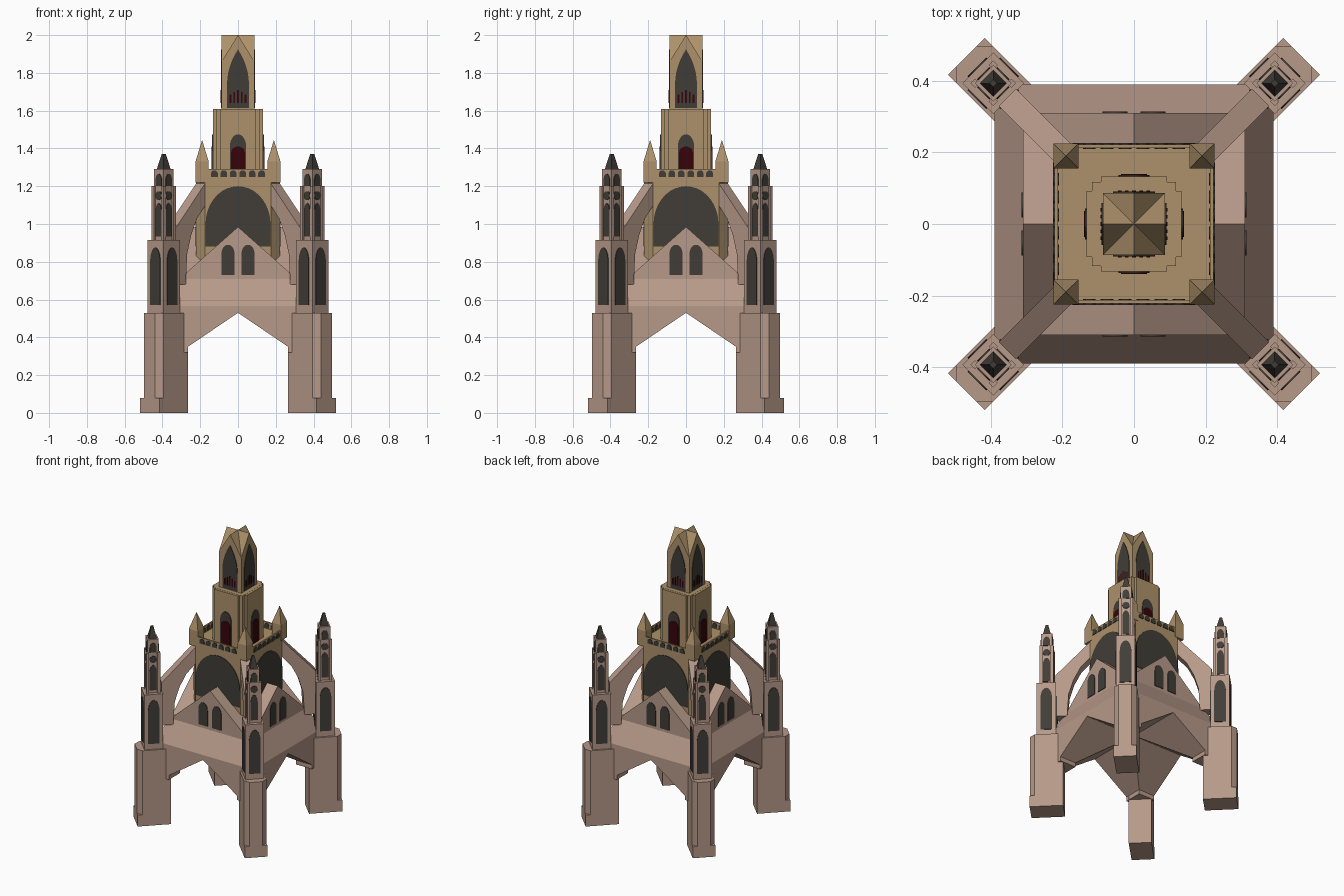
import bpy, bmesh, math
from mathutils import Matrix, Vector

if "Cube" in bpy.data.objects:
    bpy.data.objects.remove(bpy.data.objects["Cube"])


def material(name, r, g, b):
    m = bpy.data.materials.new(name)
    m.diffuse_color = (r, g, b, 1)
    m.use_nodes = True
    m.node_tree.nodes["Principled BSDF"].inputs["Base Color"].default_value = m.diffuse_color
    return m


STONE = material("pink_stone", .47, .32, .25)
GOLD = material("golden_stone", .42, .285, .145)
DARK = material("dark_tracery", .053, .047, .038)
RED = material("dark_red_glass", .04, .001, .003)
I = Matrix.Identity(4)


def Rz(deg):
    return Matrix.Rotation(math.radians(deg), 4, 'Z')


UPRIGHT = Matrix.Rotation(math.pi / 2, 4, 'X')   # flat outline -> facing -y


def finish(name, bm, mat):
    bmesh.ops.remove_doubles(bm, verts=bm.verts, dist=1e-5)
    bmesh.ops.recalc_face_normals(bm, faces=bm.faces)
    me = bpy.data.meshes.new(name)
    bm.to_mesh(me)
    bm.free()
    me.materials.append(mat)
    ob = bpy.data.objects.new(name, me)
    bpy.context.collection.objects.link(ob)
    return ob


def prism(name, pts, lo, hi, mat, M=I, taper=1):
    """Extrude an outline from lo to hi, optionally tapering the far end."""
    bm = bmesh.new()
    a = [bm.verts.new(M @ Vector((x, y, lo))) for x, y in pts]
    b = [bm.verts.new(M @ Vector((x * taper, y * taper, hi))) for x, y in pts]
    n = len(pts)
    bm.faces.new(a)
    bm.faces.new(b)
    for i in range(n):
        bm.faces.new((a[i], a[(i + 1) % n], b[(i + 1) % n], b[i]))
    return finish(name, bm, mat)


def rect(x0, x1, y0, y1):
    return [(x0, y0), (x1, y0), (x1, y1), (x0, y1)]


def square(h):
    return rect(-h, h, -h, h)


def arch(w, z0, zs, z1, cx=0, pointed=False, n=6):
    """Window outline: half width w, sill z0, spring zs, crown z1."""
    half = []
    for i in range(n):
        t = i / n
        if pointed:
            half.append((w * (1 - t * t), zs + (z1 - zs) * t))
        else:
            a = t * math.pi / 2
            half.append((w * math.cos(a), zs + (z1 - zs) * math.sin(a)))
    pts = [(-w, z0), (w, z0)] + half + [(0, z1)] + [(-x, z) for x, z in reversed(half)]
    return [(x + cx, z) for x, z in pts]


def disc(r, z, n=10):
    return [(r * math.cos(2 * math.pi * i / n), z + r * math.sin(2 * math.pi * i / n)) for i in range(n)]


def plates(name, pts, dist, mat, M=I, t=.004):
    """The same thin plate on all four sides of a square part."""
    for k in range(4):
        prism(name, pts, dist - .002, dist + t, mat, M @ Rz(90 * k) @ UPRIGHT)


def fourfold(name, faces, mat):
    bm = bmesh.new()
    for k in range(4):
        for f in faces:
            bm.faces.new([bm.verts.new(Rz(90 * k) @ Vector(p)) for p in f])
    return finish(name, bm, mat)


def gables(h, eave, ridge):
    """Front quarter of a cross-gabled roof."""
    return [[(0, 0, ridge), (0, -h, ridge), (s * h, -h, eave)] for s in (-1, 1)]


# Vaulted body with sloping skirt and cross-gabled roof
e, b, f = .31, .39, .265
quarter = gables(e, .71, .985)
quarter += [
    [(-e, -e, .71), (e, -e, .71), (0, -e, .985)],
    [(-e, -e, .71), (e, -e, .71), (b, -b, .565), (-b, -b, .565)],
    [(-b, -b, .565), (b, -b, .565), (b, -b, .32), (f, -b, .32), (f, -b, .35),
     (0, -b, .53), (-f, -b, .35), (-f, -b, .32), (-b, -b, .32)],
    [(f, -f, .32), (b, -f, .32), (b, -b, .32), (f, -b, .32)]]
for s in (-1, 1):
    quarter += [
        [(0, 0, .53), (0, -b, .53), (s * f, -f, .35)],
        [(0, -b, .53), (s * f, -b, .35), (s * f, -f, .35)],
        [(s * f, -b, .35), (s * f, -f, .35), (s * f, -f, .32), (s * f, -b, .32)]]
fourfold("vaulted_body", quarter, STONE)
for s in (-1, 1):
    plates("gable_window", arch(.035, .73, .84, .89, s * .053), e, DARK)

# Diagonal corner piers, pinnacles and flying buttresses
U = .556
for k in range(4):
    M = Rz(45 + 90 * k)
    P = M @ Matrix.Translation((U, 0, 0))
    prism("pier_plinth", rect(.447, .662, -.073, .073), 0, .08, STONE, M)
    prism("pier_shaft", [(.447, -.073), (.63, -.073), (.662, -.041), (.662, .041),
                         (.63, .073), (.447, .073)], .08, .53, STONE, M)
    prism("pier_middle", square(.061), .53, .915, STONE, P)
    plates("pier_window", arch(.037, .57, .80, .875), .061, DARK, P)
    prism("pier_turret", square(.036), .915, 1.29, STONE, P)
    plates("turret_window", arch(.023, .935, 1.06, 1.11), .036, DARK, P)
    plates("turret_roundel", disc(.024, 1.15), .036, DARK, P)
    plates("turret_top_window", arch(.022, 1.2, 1.23, 1.265), .036, DARK, P)
    for sx in (-1, 1):
        for sy in (-1, 1):
            prism("turret_corner_post", square(.009), .915, 1.2, STONE,
                  P @ Matrix.Translation((sx * .036, sy * .036, 0)))
    prism("turret_finial", square(.026), 1.29, 1.37, DARK, P, .3)
    prism("flying_buttress", [(.26, 1.235), (.50, .98), (.50, .68), (.425, .68), (.415, .84),
                              (.385, .94), (.34, 1.03), (.26, 1.12)], -.034, .034, STONE, M @ UPRIGHT)

# Chamfered tower with large windows and parapet
w, c = .222, .174
prism("tower", [(c, -w), (w, -c), (w, c), (c, w), (-c, w), (-w, c), (-w, -c), (-c, -w)],
      .75, 1.245, GOLD)
plates("tower_window", arch(.172, .88, 1.0, 1.2, n=9), w, DARK)
plates("parapet", rect(-.16, .16, 1.24, 1.29), w - .008, GOLD, t=.008)
for i in range(6):
    x = -.125 + i * .05
    plates("parapet_opening", arch(.018, 1.25, 1.268, 1.284, x, n=3), w, DARK)
    plates("parapet_inner_opening", arch(.018, 1.25, 1.268, 1.284, x, n=3), w - .011, DARK, t=.002)
for sx in (-1, 1):
    for sy in (-1, 1):
        T = Matrix.Translation((sx * .19, sy * .19, 0))
        prism("pinnacle_base", square(.035), 1.22, 1.33, GOLD, T)
        prism("pinnacle_spire", square(.035), 1.33, 1.445, GOLD, T, 0)

# Lantern with stepped corners
prism("lantern_core", square(.117), 1.24, 1.61, GOLD)
for k in (0, 90):
    prism("lantern_face", rect(-.092, .092, -.133, .133), 1.24, 1.609, GOLD, Rz(k))
plates("lantern_window", arch(.043, 1.245, 1.41, 1.475), .133, DARK)
plates("lantern_glass", arch(.036, 1.245, 1.38, 1.41), .133, RED, t=.006)

# Cross-gabled spire stage
h = .087
fourfold("spire_stage", gables(h, 1.86, 2.0) + [
    [(-h, -h, 1.6), (h, -h, 1.6), (h, -h, 1.86), (0, -h, 2.0), (-h, -h, 1.86)]], GOLD)
plates("spire_window", arch(.058, 1.615, 1.74, 1.925, pointed=True), h, DARK)
for i in range(5):
    x = -.04 + i * .02
    plates("spire_glass", rect(x - .005, x + .005, 1.64, 1.71 - abs(x) * .6), h, RED, t=.006)
